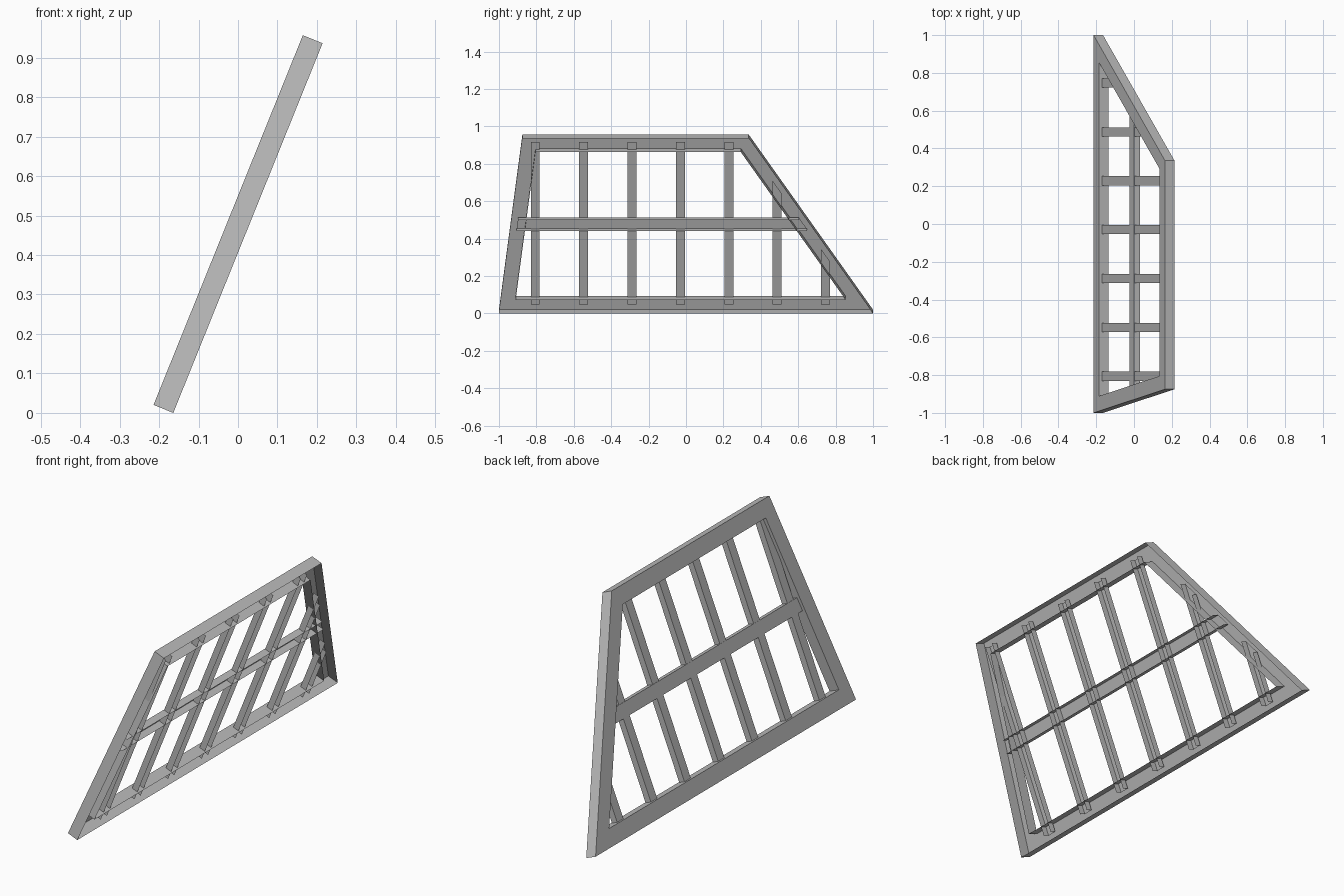
import bpy, bmesh
from mathutils import Vector

cube = bpy.data.objects.get("Cube")
if cube:
    bpy.data.objects.remove(cube, do_unlink=True)

grey = bpy.data.materials.new("plain_grey")
grey.use_nodes = True
GREY = (0.5, 0.5, 0.5, 1)
grey.diffuse_color = GREY
grey.node_tree.nodes["Principled BSDF"].inputs["Base Color"].default_value = GREY

# Leaning panel plane: "up" runs up the slope, "out" is the panel's open side
ORIGIN = Vector((-0.214, 0, 0.0202))
UP = Vector((0.3745, 0, 0.9272))
OUT = Vector((0.9272, 0, -0.3745))
HEIGHT, DEPTH, RAIL = 1.01, 0.054, 0.079
TUCK = 0.036          # how far inside the outline the inner members end
SLOPE_L, SLOPE_R = 0.124, 0.658


def place(y, u, n):
    return ORIGIN + UP * u + OUT * n + Vector((0, y, 0))


def left(u, inset=0):
    return -1 + SLOPE_L * u + inset * (1 + SLOPE_L ** 2) ** 0.5


def right(u, inset=0):
    return 1 - SLOPE_R * u - inset * (1 + SLOPE_R ** 2) ** 0.5


def outline(low, high, inset):
    return [(left(low, inset), low), (right(low, inset), low),
            (right(high, inset), high), (left(high, inset), high)]


def finish(bm, name):
    bmesh.ops.recalc_face_normals(bm, faces=bm.faces)
    mesh = bpy.data.meshes.new(name)
    bm.to_mesh(mesh)
    bm.free()
    mesh.materials.append(grey)
    bpy.context.collection.objects.link(bpy.data.objects.new(name, mesh))


def channel(name, corners, back, front, walls):
    """Sheet channel: a back web plus the listed side walls, open in front."""
    bm = bmesh.new()
    b = [bm.verts.new(place(y, u, back)) for y, u in corners]
    f = [bm.verts.new(place(y, u, front)) for y, u in corners]
    bm.faces.new(b)
    for i in walls:
        j = (i + 1) % 4
        bm.faces.new((b[i], b[j], f[j], f[i]))
    bmesh.ops.delete(bm, geom=[v for v in bm.verts if not v.link_faces], context='VERTS')
    finish(bm, name)


# Mitred outer frame, a channel open on the out side
bm = bmesh.new()
rings = []
for loop, n in ((outline(0, HEIGHT, 0), DEPTH), (outline(0, HEIGHT, 0), 0),
                (outline(RAIL, HEIGHT - RAIL, RAIL), 0),
                (outline(RAIL, HEIGHT - RAIL, RAIL), DEPTH)):
    rings.append([bm.verts.new(place(y, u, n)) for y, u in loop])
for a, b in zip(rings, rings[1:]):
    for i in range(4):
        j = (i + 1) % 4
        bm.faces.new((a[i], a[j], b[j], b[i]))
finish(bm, "outer_frame")

# Middle rail, ends cut parallel to the sloping sides
channel("middle_rail", outline(0.473, 0.538, TUCK), 0.0147, 0.048, (0, 2))

# Seven upright bars, trimmed by the sloping side where they meet it
for k in range(7):
    y = -0.806 + 0.2587 * k
    sides = (y - 0.024, y + 0.024)
    reach = (1 + SLOPE_R ** 2) ** 0.5 * TUCK
    tops = [min(HEIGHT - TUCK, (1 - reach - s) / SLOPE_R) for s in sides]
    corners = [(sides[0], TUCK), (sides[1], TUCK), (sides[1], tops[1]), (sides[0], tops[0])]
    channel(f"upright_bar_{k + 1}", corners, 0.0165, 0.047, (1, 3))
